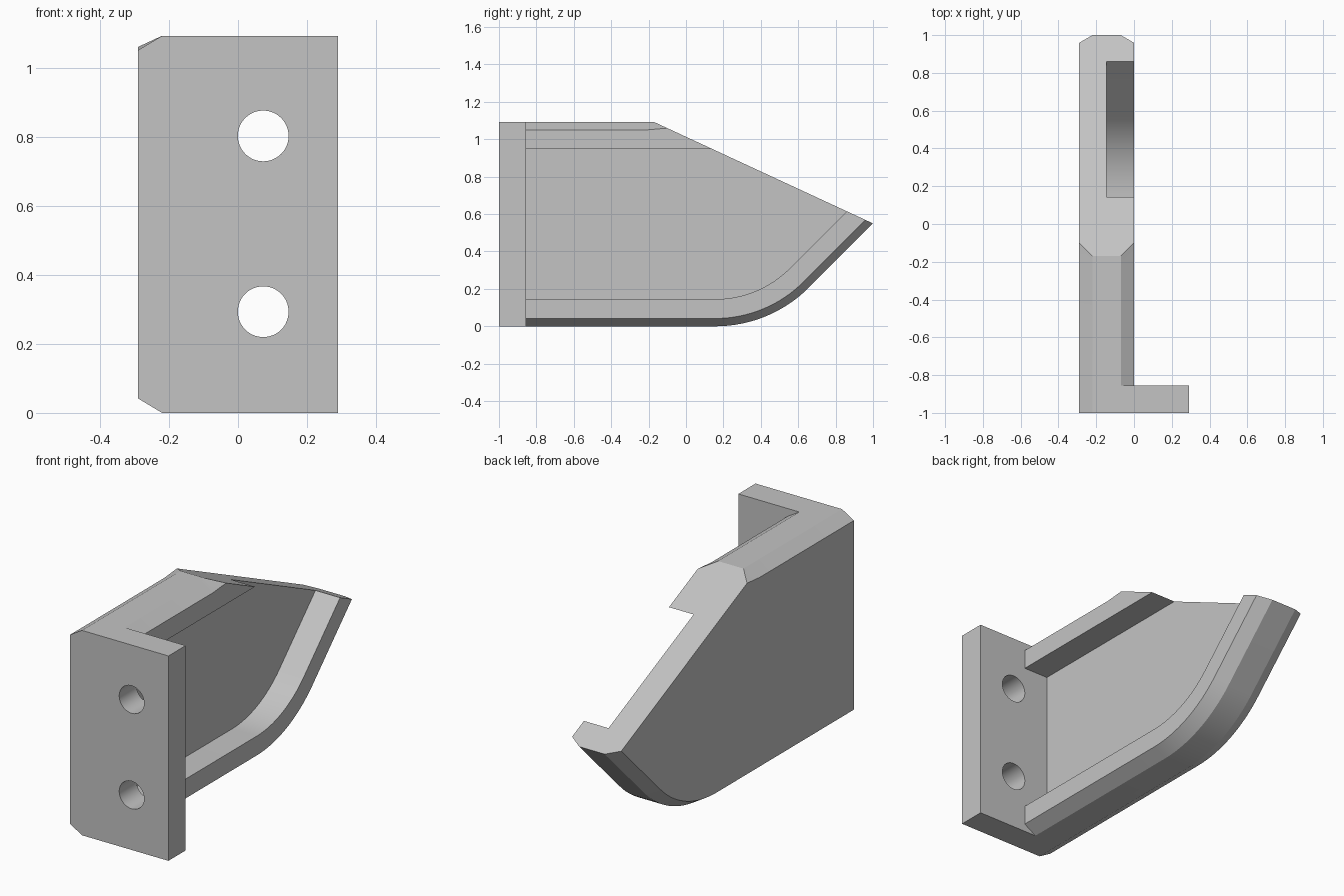
import bpy, bmesh, math
from mathutils import Vector

default = bpy.data.objects.get("Cube")
if default:
    bpy.data.objects.remove(default, do_unlink=True)

# Overall dimensions
HEIGHT, HALF_W, FLANGE_BACK = 1.092, 0.29, -0.855
WALL_IN, LIP, CHAMFER, BEVEL_X = -0.145, 0.145, 0.042, 0.07
RADIUS, BEND_Y, SLOPE_Y = 0.71, 0.156, -0.17
TIP = Vector((1.0, 0.55))
SLOPE = (TIP.y - HEIGHT) / (TIP.x - SLOPE_Y)

grey = bpy.data.materials.new("light grey")
grey.use_nodes = True
colour = (0.55, 0.55, 0.55, 1)
grey.diffuse_color = colour
grey.node_tree.nodes["Principled BSDF"].inputs["Base Color"].default_value = colour


def loft(name, rings):
    """Closed solid through rings of equal point count."""
    bm = bmesh.new()
    loops = [[bm.verts.new(p) for p in ring] for ring in rings]
    n = len(loops[0])
    for a, b in zip(loops, loops[1:]):
        for i in range(n):
            j = (i + 1) % n
            bm.faces.new((a[i], a[j], b[j], b[i]))
    bm.faces.new(loops[0])
    bm.faces.new(loops[-1])
    bmesh.ops.recalc_face_normals(bm, faces=bm.faces[:])
    mesh = bpy.data.meshes.new(name)
    bm.to_mesh(mesh)
    bm.free()
    mesh.materials.append(grey)
    obj = bpy.data.objects.new(name, mesh)
    bpy.context.collection.objects.link(obj)
    return obj


def combine(target, other, operation):
    mod = target.modifiers.new(operation.title(), 'BOOLEAN')
    mod.operation, mod.solver, mod.object = operation, 'EXACT', other
    bpy.context.view_layer.objects.active = target
    bpy.ops.object.modifier_apply(modifier=mod.name)
    bpy.data.objects.remove(other, do_unlink=True)


def lower_path(start, inset, overshoot=0.0):
    """Bottom edge, bend and rising edge, moved inward by inset."""
    r = RADIUS - inset
    pts = [(start, inset)]
    for k in range(17):
        a = math.radians(45) * k / 16
        pts.append((BEND_Y + r * math.sin(a), RADIUS - r * math.cos(a)))
    # where the rising edge meets the sloping top
    c = TIP.x - TIP.y - inset * math.sqrt(2)
    y = (TIP.y - SLOPE * TIP.x + c) / (1 - SLOPE) + overshoot
    return pts + [(y, y - c)]


def at_x(x, outline):
    return [(x, y, z) for y, z in outline]


# Side body with bevelled long edges
full = lower_path(-1, 0) + [(SLOPE_Y, HEIGHT), (-0.21, HEIGHT), (-1, HEIGHT)]
end_y = SLOPE_Y + BEVEL_X
inset = lower_path(-1, CHAMFER) + [
    (end_y, HEIGHT + SLOPE * BEVEL_X), (-0.21, HEIGHT - CHAMFER), (-1, HEIGHT - CHAMFER)]
bracket = loft("bracket", [at_x(-HALF_W, inset), at_x(BEVEL_X - HALF_W, full),
                           at_x(-BEVEL_X, full), at_x(0, inset)])

# Mounting flange at the front
section = [(-HALF_W, CHAMFER), (BEVEL_X - HALF_W, 0), (HALF_W, 0), (HALF_W, HEIGHT),
           (BEVEL_X - HALF_W, HEIGHT), (-HALF_W, HEIGHT - CHAMFER)]
flange = loft("flange", [[(x, y, z) for x, z in section] for y in (-1, FLANGE_BACK)])
combine(bracket, flange, 'UNION')

# Recess between the upper and lower lips
recess = lower_path(FLANGE_BACK, LIP, 0.3) + [(1.2, HEIGHT - LIP), (FLANGE_BACK, HEIGHT - LIP)]
combine(bracket, loft("recess_cutter", [at_x(WALL_IN, recess), at_x(0.2, recess)]), 'DIFFERENCE')

# Bolt holes
for z in (0.293, 0.802):
    ring = [(0.073 + 0.0735 * math.cos(t * math.tau / 48),
             z + 0.0735 * math.sin(t * math.tau / 48)) for t in range(48)]
    hole = loft("hole_cutter", [[(x, y, h) for x, h in ring] for y in (-1.1, FLANGE_BACK + 0.1)])
    combine(bracket, hole, 'DIFFERENCE')

# Merge flat areas and smooth only the bends and holes
bm = bmesh.new()
bm.from_mesh(bracket.data)
bmesh.ops.remove_doubles(bm, verts=bm.verts[:], dist=0.0001)
bmesh.ops.dissolve_limit(bm, angle_limit=math.radians(0.3), verts=bm.verts[:], edges=bm.edges[:])
bm.to_mesh(bracket.data)
bm.free()
bpy.ops.object.select_all(action='DESELECT')
bracket.select_set(True)
bpy.context.view_layer.objects.active = bracket
bpy.ops.object.shade_smooth_by_angle(angle=math.radians(20))
